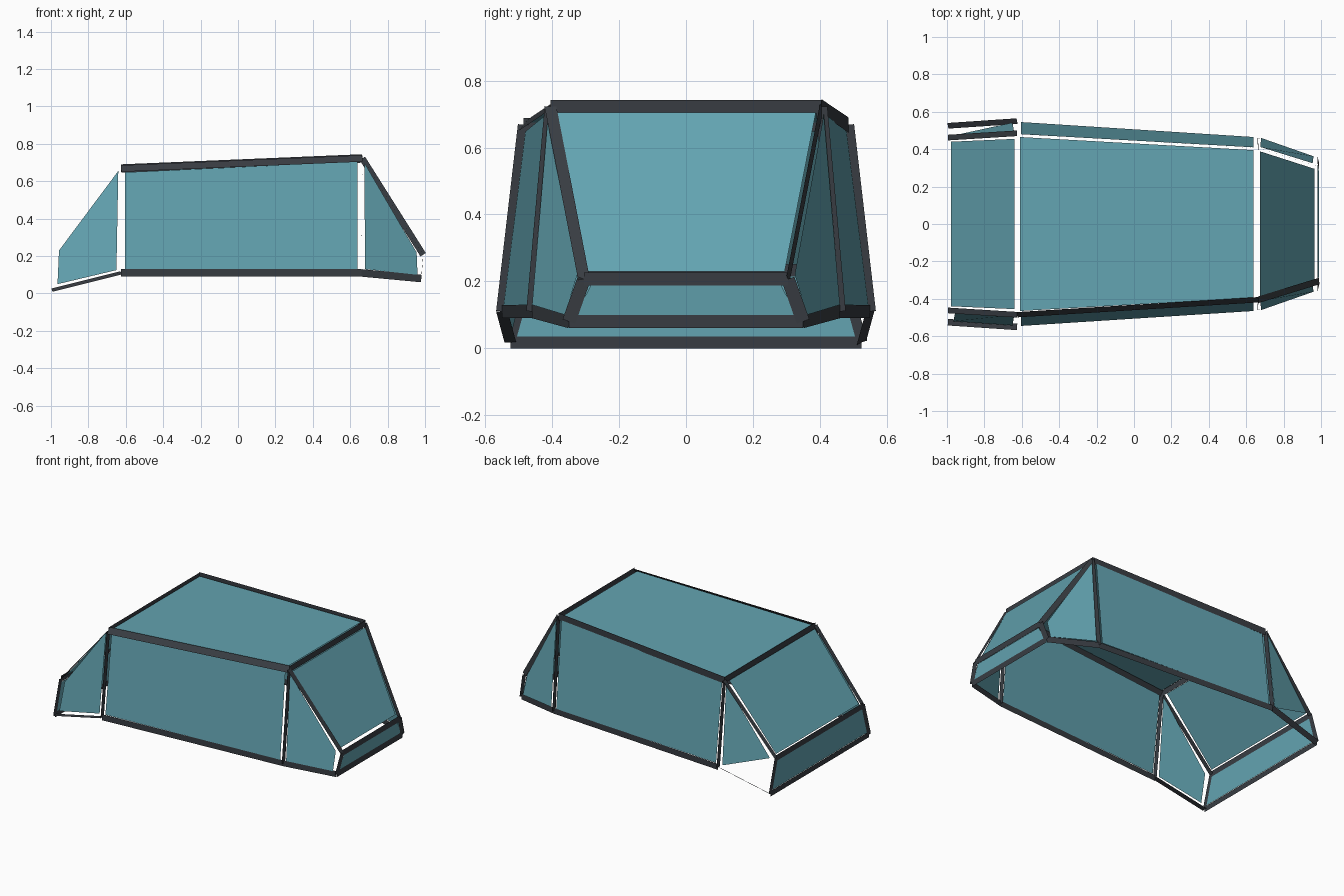
import bpy
from mathutils import Vector

if "Cube" in bpy.data.objects:
    bpy.data.objects.remove(bpy.data.objects["Cube"])


def material(name, rgb):
    m = bpy.data.materials.new(name)
    m.diffuse_color = (*rgb, 1)
    m.use_nodes = True
    m.node_tree.nodes["Principled BSDF"].inputs["Base Color"].default_value = m.diffuse_color
    return m


GLASS = material("teal_glass", (0.125, 0.37, 0.44))
FRAME = material("dark_frame", (0.040, 0.046, 0.055))


def sheet(name, pts, mat):
    """One flat thin face through the given corners."""
    me = bpy.data.meshes.new(name)
    me.from_pydata([tuple(p) for p in pts], [], [tuple(range(len(pts)))])
    me.materials.append(mat)
    ob = bpy.data.objects.new(name, me)
    bpy.context.collection.objects.link(ob)


def strip(name, p, q, normal, width=0.04):
    """Flat frame strip from p to q, facing the given direction."""
    p, q = Vector(p), Vector(q)
    side = (q - p).cross(Vector(normal)).normalized() * width / 2
    sheet(name, [p - side, q - side, q + side, p + side], FRAME)


def flip(p, s):
    return (p[0], p[1] * s, p[2])


# Frame corners on one side (y is mirrored by the side sign)
ROOF_F, ROOF_R = (0.665, 0.405, 0.722), (-0.625, 0.485, 0.668)
SILL_F, SILL_R = (0.66, 0.46, 0.11), (-0.625, 0.55, 0.11)
NOSE_T, NOSE_B = (0.99, 0.305, 0.207), (0.98, 0.35, 0.08)
TAIL_T, TAIL_B = (-0.995, 0.462, 0.235), (-0.995, 0.525, 0.018)

# Cross bars
for name, c in (("roof_front_bar", ROOF_F), ("roof_rear_bar", ROOF_R),
                ("nose_top_bar", NOSE_T), ("nose_bottom_bar", NOSE_B),
                ("tail_top_bar", TAIL_T), ("tail_bottom_bar", TAIL_B)):
    strip(name, flip(c, -1), c, (1, 0, 0), 0.036 if c is TAIL_B else 0.04)

for s, tag in ((-1, "right"), (1, "left")):
    # Side frame strips
    def bar(name, a, b, normal, width=0.04):
        strip(f"{tag}_{name}", flip(a, s), flip(b, s), normal, width)

    bar("roof_rail", ROOF_R, ROOF_F, (0, -0.8, 0.65) if s < 0 else (0, 1, 0), 0.045)
    bar("sill", SILL_R, SILL_F, (0, 1, 0))
    bar("nose_sill", SILL_F, NOSE_B, (0.3, s, 0))
    bar("tail_sill", SILL_R, TAIL_B, (-0.3, 0, 0.95) if s < 0 else (-0.2, -0.5, 0.8), 0.035)
    bar("windscreen_post", ROOF_F, NOSE_T, (0.85, 0, 0.5) if s < 0 else (0.3, 0.95, 0), 0.035)
    bar("tail_post", ROOF_R, TAIL_T, (-0.77, 0, 0.63), 0.03)
    bar("front_pillar", ROOF_F, SILL_F, (1, 0, 0), 0.035)
    bar("rear_pillar", ROOF_R, SILL_R, (1, 0, 0), 0.035)
    bar("nose_corner", NOSE_T, NOSE_B, (1, 0, 0))
    bar("tail_corner", TAIL_T, TAIL_B, (1, 0, 0), 0.035)

    # Side panes
    def pane(name, pts):
        sheet(f"{tag}_{name}", [flip(p, s) for p in pts], GLASS)

    pane("side_pane", [(-0.605, 0.48, 0.648), (0.64, 0.41, 0.705),
                       (0.64, 0.465, 0.13), (-0.605, 0.545, 0.13)])
    pane("nose_side_pane", [(0.675, 0.412, 0.70), (0.955, 0.325, 0.22),
                            (0.96, 0.362, 0.10), (0.68, 0.46, 0.13)])
    tail = [(-0.64, 0.487, 0.655), (-0.957, 0.475, 0.23),
            (-0.965, 0.52, 0.05), (-0.65, 0.542, 0.125)]
    if s > 0:
        tail.pop(2)  # the left tail pane is only a triangle
    pane("tail_side_pane", tail)


# Panes that span the full width: two corners mirrored across the middle
def span_pane(name, a, b):
    sheet(name, [a, b, flip(b, -1), flip(a, -1)], GLASS)


span_pane("roof_pane", (-0.61, 0.465, 0.675), (0.64, 0.395, 0.728))
span_pane("windscreen", (0.675, 0.388, 0.705), (0.965, 0.295, 0.23))
span_pane("nose_pane", (0.988, 0.285, 0.187), (0.98, 0.33, 0.10))
span_pane("tail_slope_pane", (-0.64, 0.455, 0.66), (-0.978, 0.44, 0.25))
span_pane("tail_pane", (-0.993, 0.455, 0.215), (-0.993, 0.505, 0.036))
